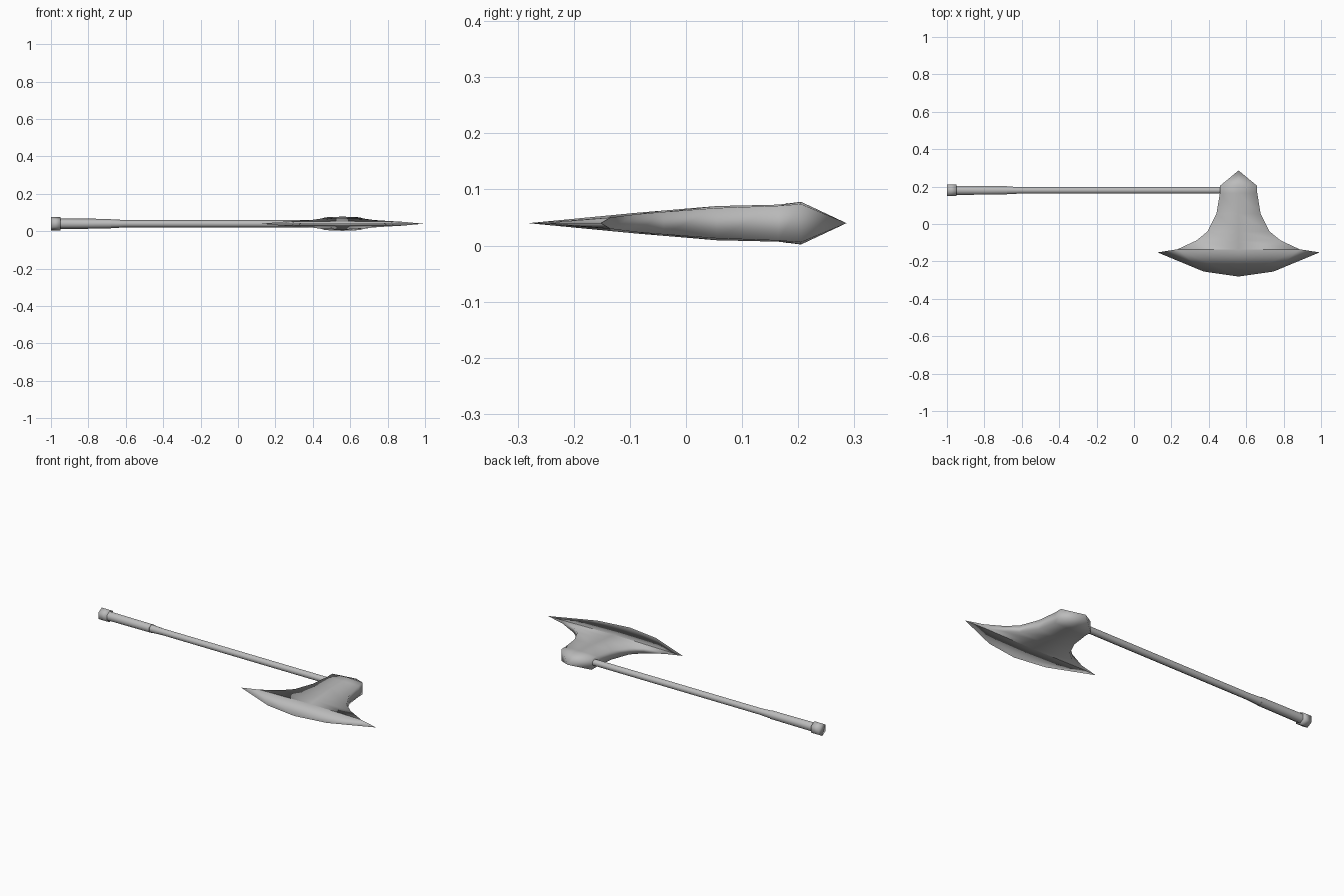
import bpy, bmesh, math

if "Cube" in bpy.data.objects:
    bpy.data.objects.remove(bpy.data.objects["Cube"])

steel = bpy.data.materials.new("plain grey")
steel.diffuse_color = (0.5, 0.5, 0.5, 1)
steel.use_nodes = True
steel.node_tree.nodes["Principled BSDF"].inputs["Base Color"].default_value = steel.diffuse_color
ZC, HY, HX = 0.04, 0.18, 0.559      # mid height, handle y, head centre x


def finish(bm, name):
    bmesh.ops.recalc_face_normals(bm, faces=bm.faces)
    for f in bm.faces:
        f.smooth = True
    me = bpy.data.meshes.new(name)
    bm.to_mesh(me)
    bm.free()
    me.materials.append(steel)
    ob = bpy.data.objects.new(name, me)
    bpy.context.collection.objects.link(ob)
    return ob


def hex_rod(name, profile, sharp_caps=True):
    """Six-sided rod along x, from (x, radius) pairs, corners up and down."""
    bm = bmesh.new()
    rings = []
    for x, r in profile:
        rings.append([bm.verts.new((x, HY + r * math.sin(k * math.pi / 3),
                                    ZC + r * math.cos(k * math.pi / 3))) for k in range(6)])
    for a, b in zip(rings, rings[1:]):
        for k in range(6):
            n = (k + 1) % 6
            bm.faces.new((a[k], a[n], b[n], b[k]))
    for ring in (rings[0], rings[-1]):
        f = bm.faces.new(ring)
        if sharp_caps:
            for e in f.edges:
                e.smooth = False
    return finish(bm, name)


# Pommel, grip and shaft
hex_rod("pommel", [(-1.0, 0.036), (-0.95, 0.036)], False)
hex_rod("grip", [(-0.955, 0.028), (-0.68, 0.026)])
hex_rod("shaft", [(-0.69, 0.024), (-0.67, 0.0235), (-0.61, 0.020), (0.5, 0.020)])

# Axe head: rows of (y, half width, centre half thickness, side half thickness)
rows = [(0.205, 0.098, 0.038, 0.034), (0.165, 0.100, 0.033, 0.031),
        (0.055, 0.118, 0.0305, 0.027), (-0.04, 0.166, 0.0225, 0.020),
        (-0.088, 0.225, 0.0185, 0.016), (-0.135, 0.326, 0.0140, 0.010)]
bm = bmesh.new()


def vert(x, y, z):
    return bm.verts.new((HX + x, y, ZC + z))


grid = {s: [[vert(-w, y, s * zs), vert(0, y, s * zc), vert(w, y, s * zs)]
            for y, w, zc, zs in rows] for s in (1, -1)}
top, bot = grid[1], grid[-1]
for g in (top, bot):
    for a, b in zip(g, g[1:]):
        for i in (0, 1):
            bm.faces.new((a[i], a[i + 1], b[i + 1], b[i]))
for i in (0, 2):
    for r in range(len(rows) - 1):
        bm.faces.new((top[r][i], top[r + 1][i], bot[r + 1][i], bot[r][i]))

# Pointed poll at the back
apex = vert(0, 0.286, 0)
loop = top[0] + bot[0][::-1]
for k in range(6):
    bm.faces.new((loop[k], loop[(k + 1) % 6], apex))

# Cutting edge and horns, with a crisp ridge where the bevel starts
mid = vert(0, -0.281, 0)
for i, s in ((0, -1), (2, 1)):
    tip, curve = vert(s * 0.433, -0.152, 0), vert(s * 0.187, -0.254, 0)
    for g in (top, bot):
        corner, centre = g[-1][i], g[-1][1]
        bm.faces.new((corner, tip, curve))
        bm.faces.new((corner, curve, mid, centre))
        for pair in ((corner, tip), (corner, centre)):
            bm.edges.get(pair).smooth = False
    bm.faces.new((top[-1][i], tip, bot[-1][i]))
finish(bm, "axe_head")
